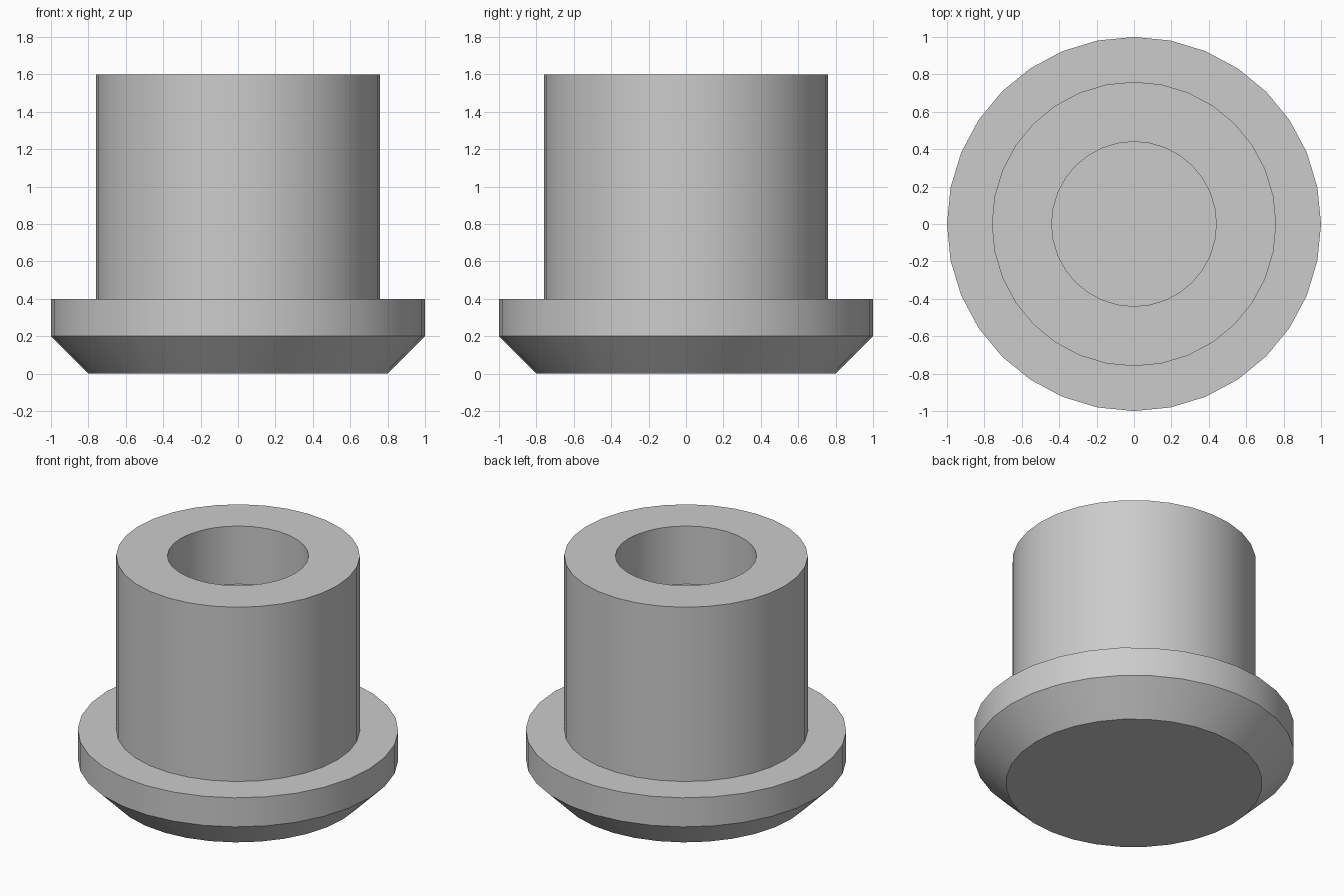
import bpy, bmesh, math
from mathutils import Vector

cube = bpy.data.objects.get("Cube")
if cube:
    bpy.data.objects.remove(cube, do_unlink=True)

# Plain grey material
grey = bpy.data.materials.new("plain grey")
grey.use_nodes = True
colour = (0.6, 0.6, 0.6, 1)
grey.diffuse_color = colour
grey.node_tree.nodes["Principled BSDF"].inputs["Base Color"].default_value = colour

SIDES = 32


def lathe(name, profile):
    """Revolve (radius, height) points about z and cap both ends."""
    bm = bmesh.new()
    rings = []
    for r, z in profile:
        angles = [math.tau * i / SIDES for i in range(SIDES)]
        rings.append([bm.verts.new(Vector((r * math.cos(a), r * math.sin(a), z)))
                      for a in angles])
    for low, high in zip(rings, rings[1:]):
        for i in range(SIDES):
            j = (i + 1) % SIDES
            bm.faces.new((low[i], low[j], high[j], high[i]))
    bm.faces.new(rings[0][::-1])
    bm.faces.new(rings[-1])
    mesh = bpy.data.meshes.new(name)
    bm.to_mesh(mesh)
    bm.free()
    mesh.materials.append(grey)
    obj = bpy.data.objects.new(name, mesh)
    bpy.context.collection.objects.link(obj)
    bpy.ops.object.select_all(action="DESELECT")
    obj.select_set(True)
    bpy.context.view_layer.objects.active = obj
    bpy.ops.object.shade_smooth_by_angle(angle=math.radians(30))
    return obj


# Chamfered flange, straight collar and blind bore in one closed profile
lathe("flanged_plug", [
    (0.80, 0.0), (1.0, 0.2), (1.0, 0.4),    # chamfer and flange rim
    (0.76, 0.4), (0.76, 1.6),               # collar
    (0.44, 1.6), (0.44, 1.2),               # bore down to its floor
])
